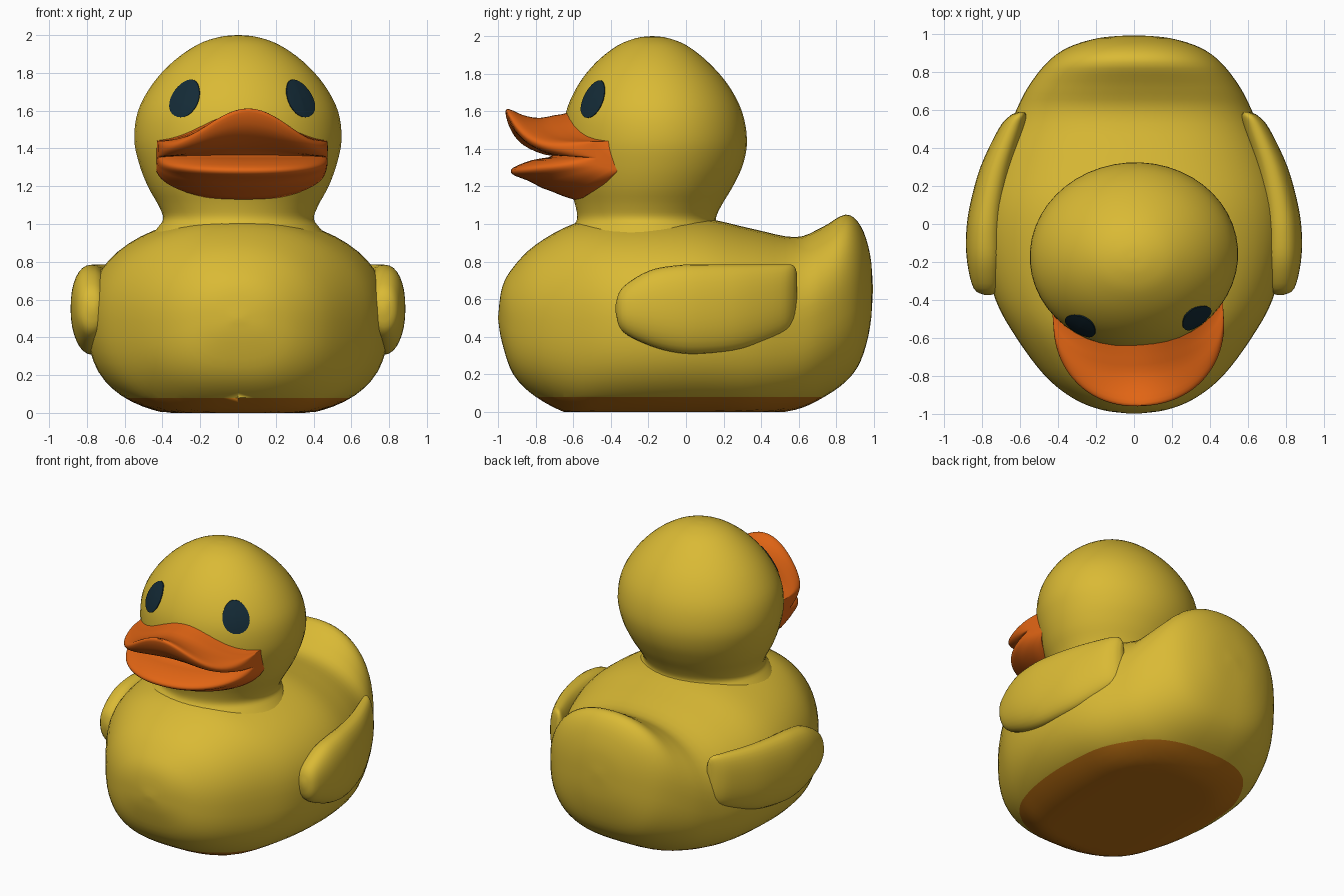
import bpy, bmesh, math
from mathutils import Vector, Matrix
from mathutils.bvhtree import BVHTree

cube = bpy.data.objects.get("Cube")
if cube:
    bpy.data.objects.remove(cube, do_unlink=True)


def material(name, rgb):
    m = bpy.data.materials.new(name)
    m.use_nodes = True
    col = (*rgb, 1)
    m.diffuse_color = col
    m.node_tree.nodes["Principled BSDF"].inputs["Base Color"].default_value = col
    return m


YELLOW = material("duck yellow", (0.70, 0.49, 0.035))
ORANGE = material("beak orange", (0.76, 0.13, 0.007))
AMBER = material("base amber", (0.50, 0.16, 0.006))
NAVY = material("eye navy", (0.007, 0.024, 0.038))


def spline(rows, steps, closed=False):
    """Smooth interpolation through rows of numbers."""
    n, out = len(rows), []
    pick = (lambda i: rows[i % n]) if closed else (lambda i: rows[max(0, min(n - 1, i))])
    for i in range(n if closed else n - 1):
        p = [pick(i + k) for k in (-1, 0, 1, 2)]
        for s in range(steps):
            t = s / steps
            out.append([b + 0.5 * t * (c - a + t * (2*a - 5*b + 4*c - d + t * (3*(b - c) + d - a)))
                        for a, b, c, d in zip(*p)])
    if not closed:
        out.append(list(rows[-1]))
    return out


def loft(name, rings, mat):
    """Skin closed rings of points and cap both ends."""
    bm = bmesh.new()
    loops = [[bm.verts.new(p) for p in ring] for ring in rings]
    for a, b in zip(loops, loops[1:]):
        for i in range(len(a)):
            j = (i + 1) % len(a)
            bm.faces.new((a[i], a[j], b[j], b[i]))
    bm.faces.new(loops[0])
    bm.faces.new(loops[-1])
    bmesh.ops.recalc_face_normals(bm, faces=bm.faces)
    me = bpy.data.meshes.new(name)
    bm.to_mesh(me)
    bm.free()
    me.materials.append(mat)
    me.shade_smooth()
    me.set_sharp_from_angle(angle=math.radians(50))
    ob = bpy.data.objects.new(name, me)
    bpy.context.collection.objects.link(ob)
    return ob


def power(v, n):
    return math.copysign(abs(v) ** (2 / n), v)


def section(y, low, high, width, xc=0, n_up=2.2, n_down=2.7, count=56):
    """Rounded cross-section standing across the y axis, never below the floor."""
    mid, pts = (low + high) / 2, []
    for i in range(count):
        a = math.tau * i / count
        n = n_up if math.sin(a) > 0 else n_down
        z = mid + (high - low) / 2 * power(math.sin(a), n)
        pts.append((xc + width * power(math.cos(a), n), y, max(z, 0)))
    return pts


# Body with upturned tail: y, underside, top, half width
body_rows = [
    (-1, .49, .51, .02), (-.98, .37, .66, .17), (-.92, .2, .77, .32), (-.8, .08, .89, .47),
    (-.6, -.02, 1.0, .62), (-.4, -.03, 1.03, .73), (-.15, -.03, 1.04, .79), (.1, -.03, 1.03, .79),
    (.35, -.03, .975, .73), (.58, .01, .93, .63), (.72, .07, .98, .56), (.85, .16, 1.05, .46),
    (.93, .27, .99, .35), (.98, .45, .84, .19), (.995, .64, .67, .02)]
body = loft("body", [section(*r) for r in spline(body_rows, 4)], YELLOW)

# Amber base, cut cleanly around the bottom of the body
body.data.materials.append(AMBER)
bm = bmesh.new()
bm.from_mesh(body.data)
bmesh.ops.bisect_plane(bm, geom=bm.verts[:] + bm.edges[:] + bm.faces[:],
                       plane_co=(0, 0, .08), plane_no=(0, 0, 1))
for f in bm.faces:
    f.material_index = int(f.calc_center_median().z < .08)
bm.to_mesh(body.data)
bm.free()

# Wings: y, lower edge, upper edge, half thickness, distance from the middle
wing_rows = [
    (-.375, .53, .57, .015, .77), (-.34, .43, .66, .07, .775), (-.2, .355, .75, .1, .78),
    (-.05, .315, .78, .105, .78), (.1, .31, .785, .1, .765), (.3, .335, .785, .09, .72),
    (.5, .41, .785, .07, .645), (.57, .47, .78, .045, .61), (.59, .56, .74, .015, .595)]
wing_rings = [section(*r, n_up=2.3, n_down=2.1, count=32) for r in spline(wing_rows, 4)]
for side, sx in (("left", 1), ("right", -1)):
    loft(side + "_wing", [[(sx * x, y, z) for x, y, z in ring] for ring in wing_rings], YELLOW)

# Head and neck: height, centre y, half depth, half width
head_rows = [
    (.9, -.22, .42, .5), (.98, -.215, .39, .43), (1.03, -.21, .37, .4), (1.1, -.2, .39, .425),
    (1.2, -.185, .435, .48), (1.32, -.17, .475, .525), (1.45, -.165, .49, .55),
    (1.6, -.17, .468, .53), (1.74, -.175, .4, .455), (1.86, -.18, .3, .345),
    (1.95, -.18, .185, .215), (1.99, -.18, .085, .1), (2, -.18, .01, .01)]
head_rings = [[(w * math.cos(math.tau * i / 48), y + d * math.sin(math.tau * i / 48), z)
               for i in range(48)] for z, y, d, w in spline(head_rows, 4)]
head = loft("head", head_rings, YELLOW)

# Beak: side profiles at the middle and at the mouth corners, blended across the width
middle = [(-.5, 1.58), (-.66, 1.585), (-.78, 1.565), (-.87, 1.58), (-.945, 1.612), (-.96, 1.59),
          (-.92, 1.5), (-.82, 1.42), (-.71, 1.365), (-.82, 1.34), (-.92, 1.3), (-.925, 1.265),
          (-.84, 1.23), (-.72, 1.175), (-.52, 1.15)]
corner = [(-.38, 1.43), (-.43, 1.44), (-.47, 1.44), (-.51, 1.435), (-.53, 1.42), (-.535, 1.4),
          (-.53, 1.38), (-.52, 1.36), (-.51, 1.35), (-.52, 1.34), (-.52, 1.33), (-.51, 1.32),
          (-.49, 1.31), (-.45, 1.3), (-.38, 1.3)]


def beak_ring(u):
    bulge = math.sqrt(max(0, 1 - abs(u) ** 2.2))
    arch = (1 + math.cos(math.pi * u)) / 2
    pts = []
    for k, (m, c) in enumerate(zip(middle, corner)):
        rise = arch if k < 8 else bulge
        pts.append((c[0] + (m[0] - c[0]) * bulge, c[1] + (m[1] - c[1]) * rise))
    return [(.45 * u, y, z) for y, z in spline(pts, 3, closed=True)]


beak = loft("beak", [beak_ring(math.sin(math.pi / 2 * i / 20)) for i in range(-20, 21)], ORANGE)

# Eyes: thin ovals that follow the head surface
tree = BVHTree.FromPolygons([v.co.copy() for v in head.data.vertices],
                            [tuple(p.vertices) for p in head.data.polygons])


def eye_ring(sx, radius, lift):
    pts = []
    for i in range(28):
        a = math.tau * i / 28
        turn = sx * (.72 + .185 * radius * math.cos(a))
        out = Vector((math.sin(turn), -math.cos(turn), 0))
        start = Vector((0, -.17, 1.665 + .1 * radius * math.sin(a)))
        pts.append(tree.ray_cast(start, out)[0] + out * lift)
    return pts


head_parts = [head, beak]
for side, sx in (("left", 1), ("right", -1)):
    rings = [eye_ring(sx, 1, -.003)] + [eye_ring(sx, r, .006) for r in (1, .75, .5, .25, .05)]
    head_parts.append(loft(side + "_eye", rings, NAVY))

# Turn the head slightly to its left
pivot = Matrix.Translation((0, -.17, 0))
for ob in head_parts:
    ob.data.transform(pivot @ Matrix.Rotation(math.radians(4), 4, "Z") @ pivot.inverted())
